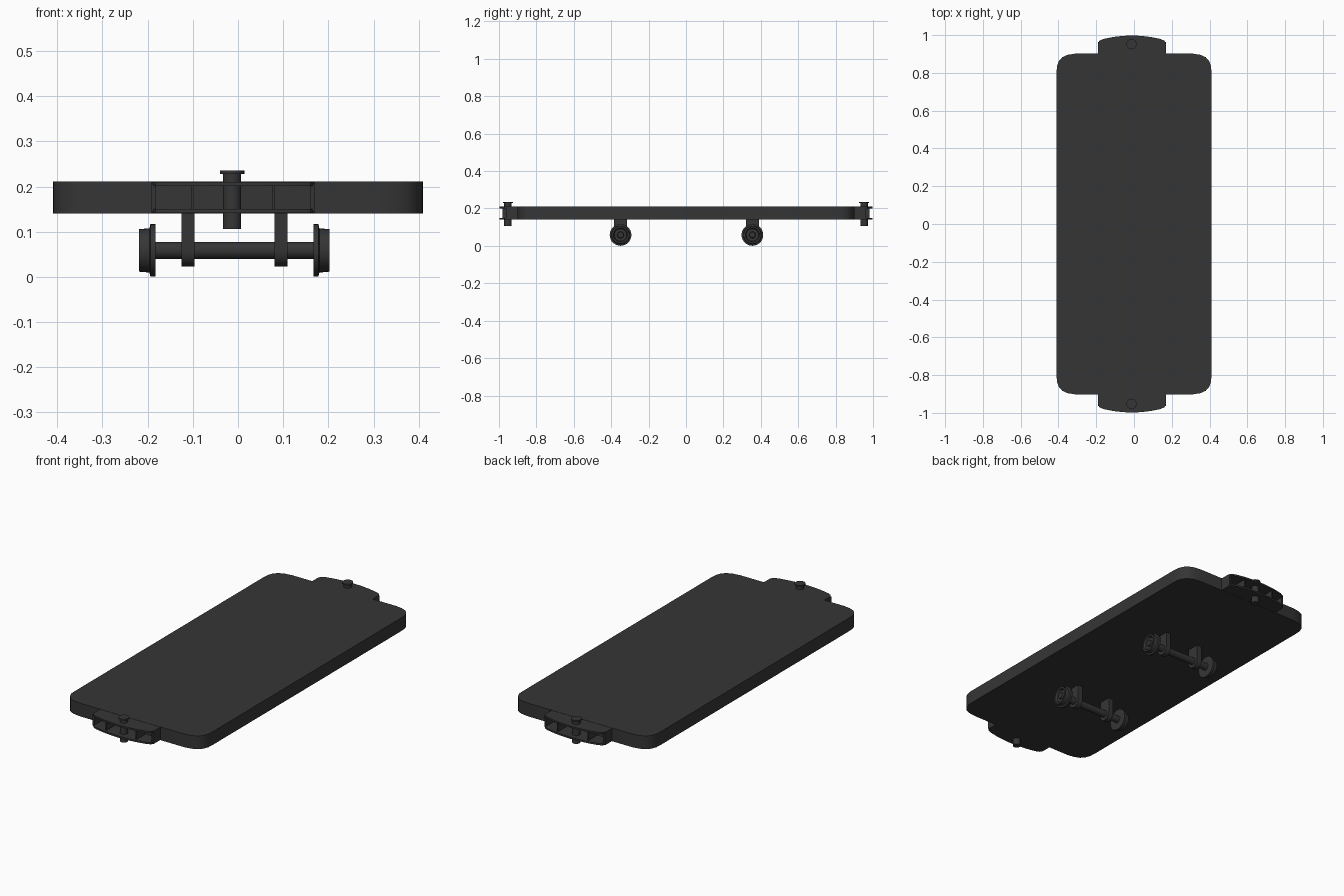
import bpy, bmesh, math
from mathutils import Matrix

if "Cube" in bpy.data.objects:
    bpy.data.objects.remove(bpy.data.objects["Cube"])

mat = bpy.data.materials.new("dark_grey")
mat.diffuse_color = (0.036, 0.036, 0.036, 1)
mat.use_nodes = True
mat.node_tree.nodes["Principled BSDF"].inputs["Base Color"].default_value = mat.diffuse_color


def finish(name, bm):
    bmesh.ops.recalc_face_normals(bm, faces=bm.faces)
    me = bpy.data.meshes.new(name)
    bm.to_mesh(me)
    bm.free()
    me.materials.append(mat)
    ob = bpy.data.objects.new(name, me)
    bpy.context.collection.objects.link(ob)
    bpy.ops.object.select_all(action='DESELECT')
    ob.select_set(True)
    bpy.context.view_layer.objects.active = ob
    bpy.ops.object.shade_smooth_by_angle(angle=math.radians(35))
    return ob


def extrude(name, pts, vec):
    """Prism from a closed 3D outline."""
    bm = bmesh.new()
    f = bm.faces.new([bm.verts.new(p) for p in pts])
    r = bmesh.ops.extrude_face_region(bm, geom=[f])
    bmesh.ops.translate(bm, vec=vec, verts=[v for v in r['geom'] if isinstance(v, bmesh.types.BMVert)])
    return finish(name, bm)


def box(name, x0, x1, y0, y1, z0, z1):
    return extrude(name, [(x0, y0, z0), (x1, y0, z0), (x1, y1, z0), (x0, y1, z0)], (0, 0, z1 - z0))


def lathe(name, profile, loc, rot=Matrix(), n=32):
    """Spin (radius, height) points about z, then rotate and place."""
    bm = bmesh.new()
    vs = [bm.verts.new((r, 0, h)) for r, h in profile]
    es = [bm.edges.new(p) for p in zip(vs, vs[1:])]
    bmesh.ops.spin(bm, geom=vs + es, cent=(0, 0, 0), axis=(0, 0, 1),
                   angle=2 * math.pi, steps=n, use_duplicate=False)
    bmesh.ops.remove_doubles(bm, verts=bm.verts, dist=1e-5)
    bmesh.ops.transform(bm, matrix=Matrix.Translation(loc) @ rot, verts=bm.verts)
    return finish(name, bm)


# Deck with rounded corners
corner = [(0.41, 0.80), (0.408, 0.835), (0.398, 0.862), (0.38, 0.883), (0.35, 0.896), (0.31, 0.902)]
right = [(x, -y) for x, y in reversed(corner)] + corner
outline = right + [(-x, y) for x, y in reversed(right)]
extrude("deck", [(x, y, 0.14) for x, y in outline], (0, 0, 0.071))

# Couplers: two curved plates, side walls, dividers and a pin
half = [(0.18, 0.88), (0.18, 0.955), (0.172, 0.97), (0.15, 0.98), (0.10, 0.99), (0.05, 0.996)]
CX = -0.011
plate = half + [(0, 0.998)] + [(-x, y) for x, y in reversed(half)]
for s, end in ((-1, "front"), (1, "back")):
    for z, lvl in ((0.141, "lower"), (0.201, "upper")):
        extrude(f"{end}_coupler_{lvl}_plate", [(CX + x, s * y, z) for x, y in plate], (0, 0, 0.009))
    for m in (-1, 1):
        a = CX + m * 0.175
        box(f"{end}_coupler_side", a - 0.005, a + 0.005, s * 0.88, s * 0.963, 0.145, 0.206)
        a = CX + m * 0.09
        box(f"{end}_coupler_divider", a - 0.003, a + 0.003, s * 0.88, s * 0.98, 0.145, 0.206)
    lathe(f"{end}_coupler_pin", [(0, 0.106), (0.02, 0.106), (0.02, 0.228), (0.027, 0.228),
                                 (0.027, 0.235), (0, 0.235)], (-0.013, s * 0.952, 0), n=24)

# Wheelsets with axle brackets
WX, WZ = -0.008, 0.0585
wheel = [(0, 0), (0.058, 0), (0.058, 0.011), (0.049, 0.013), (0.047, 0.036), (0.038, 0.036),
         (0.033, 0.024), (0.018, 0.024), (0.015, 0.034), (0, 0.034)]
for y, end in ((-0.35, "front"), (0.355, "back")):
    lathe(f"{end}_axle", [(0, -0.18), (0.019, -0.18), (0.019, 0.18), (0, 0.18)],
          (WX, y, WZ), Matrix.Rotation(math.pi / 2, 4, 'Y'), 24)
    for m in (-1, 1):
        lathe(f"{end}_wheel", wheel, (WX + m * 0.175, y, WZ), Matrix.Rotation(m * math.pi / 2, 4, 'Y'))
        x = WX + m * 0.103 - 0.0145
        arc = [(x, y - 0.034 * math.cos(t), WZ - 0.036 * math.sin(t))
               for t in [math.pi * i / 12 for i in range(13)]]
        extrude(f"{end}_axle_bracket", [(x, y - 0.034, 0.145)] + arc + [(x, y + 0.034, 0.145)], (0.029, 0, 0))
